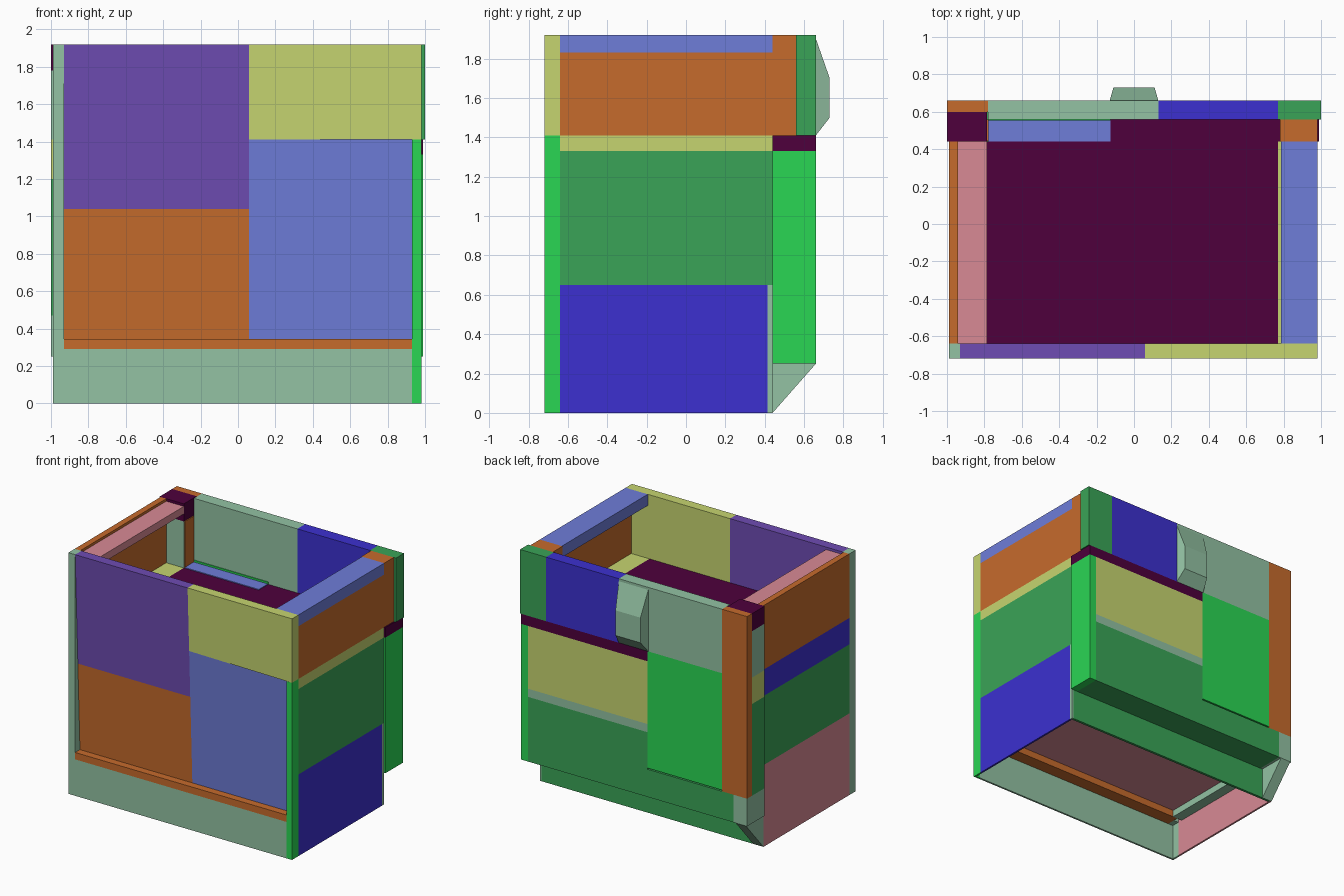
import bpy

if "Cube" in bpy.data.objects:
    bpy.data.objects.remove(bpy.data.objects["Cube"], do_unlink=True)


def linear(c):
    c /= 255
    return c / 12.92 if c <= 0.04045 else ((c + 0.055) / 1.055) ** 2.4


# Palette
PALETTE = {
    "sage": (147, 194, 163), "purple": (110, 76, 179), "orange": (198, 107, 44),
    "periwinkle": (110, 125, 217), "yellow": (198, 213, 112), "bright_green": (42, 214, 84),
    "dull_green": (58, 164, 87), "deep_blue": (60, 48, 208), "maroon": (78, 0, 60),
    "pink": (216, 138, 149),
}
MATS = {}
for key, rgb in PALETTE.items():
    col = tuple(linear(c) for c in rgb) + (1.0,)
    m = bpy.data.materials.new(key)
    m.use_nodes = True
    m.diffuse_color = col
    bsdf = next(n for n in m.node_tree.nodes if n.type == "BSDF_PRINCIPLED")
    bsdf.inputs["Base Color"].default_value = col
    MATS[key] = m


def solid(name, color, verts, faces):
    me = bpy.data.meshes.new(name)
    me.from_pydata(verts, [], faces)
    me.materials.append(MATS[color])
    ob = bpy.data.objects.new(name, me)
    bpy.context.scene.collection.objects.link(ob)
    return ob


BOX = [(0, 1, 3, 2), (4, 6, 7, 5), (0, 4, 5, 1), (2, 3, 7, 6), (0, 2, 6, 4), (1, 5, 7, 3)]


def box(name, color, x, y, z, front=None):
    """Box from ranges; front(x, z) optionally reshapes the -y face."""
    verts = [(a, front(a, c) if front and b == y[0] else b, c) for a in x for b in y for c in z]
    return solid(name, color, verts, BOX)


def prism(name, color, profile, x, taper=0.0):
    """Extrude a (y, z) profile along x; taper narrows it where y is large."""
    n, y0 = len(profile), min(p[0] for p in profile)
    verts = []
    for xx, s in ((x[0], 1), (x[1], -1)):
        verts += [(xx + s * (taper if py > y0 + 0.03 else 0), py, pz) for py, pz in profile]
    faces = [tuple(range(n))[::-1], tuple(range(n, 2 * n))]
    faces += [(i, (i + 1) % n, n + (i + 1) % n, n + i) for i in range(n)]
    return solid(name, color, verts, faces)


TOP, DECK, LEDGE = 1.92, 1.41, 0.345


# Front panels lean back toward the ledge
def lean(x, z):
    return -0.72 if x > 0.95 else -0.72 + 0.06 * (TOP - z) / (TOP - LEDGE)


# Front corner stiles: solid above, a thin angled skirt below the ledge
FY, SKIRT = (-0.72, -0.64), (-0.72, -0.705)
for side, color, x, skin, top in (("right", "sage", (-0.99, -0.93), (-0.99, -0.975), TOP),
                                  ("left", "bright_green", (0.93, 0.98), (0.965, 0.98), DECK)):
    box(side + "_front_stile", color, x, FY, (0.29, top))
    box(side + "_front_skirt", color, x, SKIRT, (0, 0.29))
    box(side + "_front_skirt_return", color, skin, (-0.705, -0.64), (0, 0.29))

# Front panels
box("front_bottom_rail", "sage", (-0.93, 0.93), SKIRT, (0, 0.29))
box("front_ledge", "orange", (-0.93, 0.93), (-0.72, -0.6), (0.29, LEDGE))
box("front_upper_right_panel", "purple", (-0.93, 0.06), FY, (1.04, TOP), lean)
box("front_lower_right_panel", "orange", (-0.93, 0.06), FY, (LEDGE, 1.04), lean)
box("front_lower_left_panel", "periwinkle", (0.06, 0.93), FY, (LEDGE, DECK), lean)
box("front_upper_left_panel", "yellow", (0.06, 0.98), FY, (DECK, TOP), lean)

# Left side wall (+x)
SY, LX = (-0.64, 0.44), (0.93, 0.98)
box("left_lower_panel", "deep_blue", (0.965, 0.98), (-0.64, 0.415), (0, 0.65))
box("left_lower_strip", "sage", (0.965, 0.98), (0.415, 0.44), (0, 0.65))
box("left_middle_panel", "dull_green", LX, SY, (0.65, 1.33))
box("left_deck_edge", "yellow", (0.77, 0.98), SY, (1.33, DECK))
box("left_upper_panel", "orange", LX, SY, (DECK, 1.83))
box("left_top_shelf", "periwinkle", (0.785, 0.98), SY, (1.83, TOP))
box("left_back_post", "orange", (0.78, 0.98), (0.44, 0.56), (DECK, TOP))

# Right side wall (-x), stacked bands
RX = (-0.99, -0.94)
box("right_lower_panel", "pink", (-0.99, -0.975), SY, (0, 0.65))
for part, color, z in (("middle_panel", "dull_green", (0.65, 1.2)),
                       ("band", "deep_blue", (1.2, DECK)), ("upper_panel", "orange", (DECK, TOP))):
    box("right_" + part, color, RX, SY, z)
box("right_top_shelf", "pink", (-0.94, -0.785), SY, (1.84, 1.9))
box("right_deck_edge", "yellow", (-0.94, -0.785), SY, (1.33, DECK))
box("right_inner_rail", "sage", (-0.975, -0.89), (-0.6, 0.42), (0.29, LEDGE))

# Deck and floor
box("deck", "maroon", (-0.785, 0.77), SY, (1.33, DECK))
box("floor", "pink", (-0.975, 0.965), (-0.6, 0.42), (LEDGE, 0.4))

# Right back corner post, stacked bands with an outer board
PX = (-1.0, -0.785)
for part, color, z in (("lower", "dull_green", (0.47, 1.2)), ("middle", "yellow", (1.2, DECK)),
                       ("upper", "sage", (DECK, 1.78)), ("cap", "maroon", (1.78, TOP))):
    box("corner_post_" + part, color, PX, (0.44, 0.6), z)
box("corner_post_foot", "sage", (-1.0, -0.88), (0.44, 0.66), (0.25, 0.47))
box("corner_post_lining", "orange", (-0.785, -0.778), (0.445, 0.56), (DECK, 1.78))
box("corner_post_back_board", "orange", (-1.0, -0.78), (0.6, 0.66), (0.47, TOP))
prism("corner_foot_wedge", "sage", [(0.44, 0), (0.66, 0.25), (0.44, 0.25)], (-0.99, -0.9))

# Thick lower back
BY, MID = (0.44, 0.66), -0.125
box("back_left_strip", "bright_green", (0.93, 0.99), BY, (0.25, 1.33))
box("back_deck_band", "maroon", (MID, 0.99), BY, (1.33, DECK))
box("back_panel", "yellow", (MID, 0.93), BY, (0.83, 1.33))
box("back_trim", "sage", (MID, 0.93), BY, (0.765, 0.83))
box("back_lower_panel", "dull_green", (MID, 0.93), BY, (0.25, 0.765))
box("back_right_panel", "bright_green", (-0.78, MID), BY, (0.48, DECK))
box("back_right_lower_panel", "dull_green", (-0.88, MID), BY, (0.25, 0.47))
box("back_shelf_plate", "periwinkle", (-0.777, MID), (0.44, 0.553), (DECK, 1.416))
box("back_shelf_trim", "bright_green", (-0.777, MID), (0.553, 0.56), (DECK, 1.43))
box("back_bottom_board", "dull_green", (-0.975, 0.965), (0.42, 0.44), (0, 0.4))

# Thin upper back
UY = (0.56, 0.66)
box("back_upper_right_board", "sage", (-0.78, 0.13), UY, (DECK, TOP))
box("back_upper_middle_board", "deep_blue", (0.13, 0.77), UY, (DECK, TOP))
box("back_upper_left_board", "dull_green", (0.77, 1.0), UY, (DECK, TOP))
prism("back_grip", "sage", [(0.66, DECK), (0.73, 1.5), (0.73, 1.7), (0.66, 1.9)], (-0.13, 0.13), 0.02)
